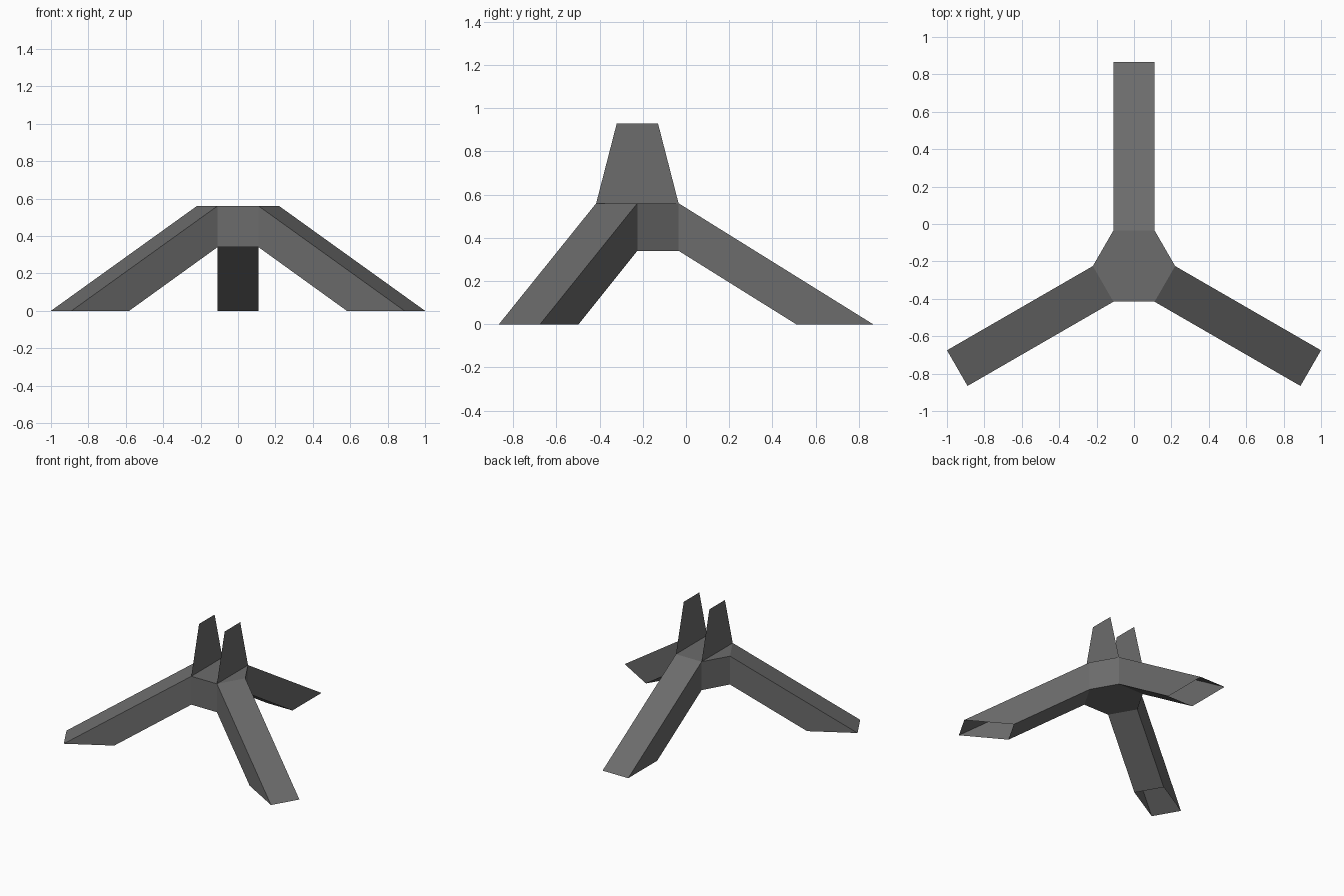
import bpy, math
from mathutils import Matrix, Vector

if "Cube" in bpy.data.objects:
    bpy.data.objects.remove(bpy.data.objects["Cube"])

R = 0.22                        # hub radius (hexagon)
A = R * math.cos(math.pi / 6)   # hub centre to flat side
CY = -0.225                     # hub centre in y
TOP, LOW = 0.56, 0.34           # hub heights
OUT, INN = 1.091, 0.735         # reach of leg top and underside at the floor

mat = bpy.data.materials.new("dark grey metal")
mat.diffuse_color = (0.15, 0.15, 0.15, 1)
mat.use_nodes = True
mat.node_tree.nodes["Principled BSDF"].inputs["Base Color"].default_value = mat.diffuse_color


def make(name, verts, faces, turn=0.0):
    m = Matrix.Translation((0, CY, 0)) @ Matrix.Rotation(turn, 4, 'Z')
    mesh = bpy.data.meshes.new(name)
    mesh.from_pydata([m @ Vector(v) for v in verts], [], faces)
    mesh.materials.append(mat)
    mesh.update()
    obj = bpy.data.objects.new(name, mesh)
    bpy.context.collection.objects.link(obj)
    return obj


# hub: hexagonal block, side walls only between the legs
ring = [(R * math.cos(i * math.pi / 3), R * math.sin(i * math.pi / 3)) for i in range(6)]
verts = [(x, y, z) for z in (LOW, TOP) for x, y in ring]
walls = [(i, (i + 1) % 6, (i + 1) % 6 + 6, i + 6) for i in (0, 2, 4)]
make("hub", verts, walls + [tuple(range(6, 12)), tuple(range(5, -1, -1))])

# three hollow sloping legs, open at the foot and where they join the hub
profile = [(A, TOP), (OUT, 0), (INN, 0), (A, LOW)]
leg_verts = [(x, y, z) for y in (-R / 2, R / 2) for x, z in profile]
leg_faces = [(0, 1, 5, 4), (2, 3, 7, 6), (3, 2, 1, 0), (4, 5, 6, 7)]
for name, deg in (("back_leg", 90), ("left_leg", 210), ("right_leg", 330)):
    make(name, leg_verts, leg_faces, math.radians(deg))

# the hub walls sit between the legs
hub = bpy.data.objects["hub"].data
hub.clear_geometry()
hub.from_pydata([Vector(v) + Vector((0, CY, 0)) for v in verts], [],
                [(i, (i + 1) % 6, (i + 1) % 6 + 6, i + 6) for i in (0, 2, 4)]
                + [tuple(range(6, 12)), tuple(range(5, -1, -1))])

# two thin tapered upright plates on the hub
for name, x in (("left_plate", -R / 2), ("right_plate", R / 2)):
    make(name, [(x, -A, TOP), (x, A, TOP), (x, A / 2, 0.93), (x, -A / 2, 0.93)], [(0, 1, 2, 3)])
